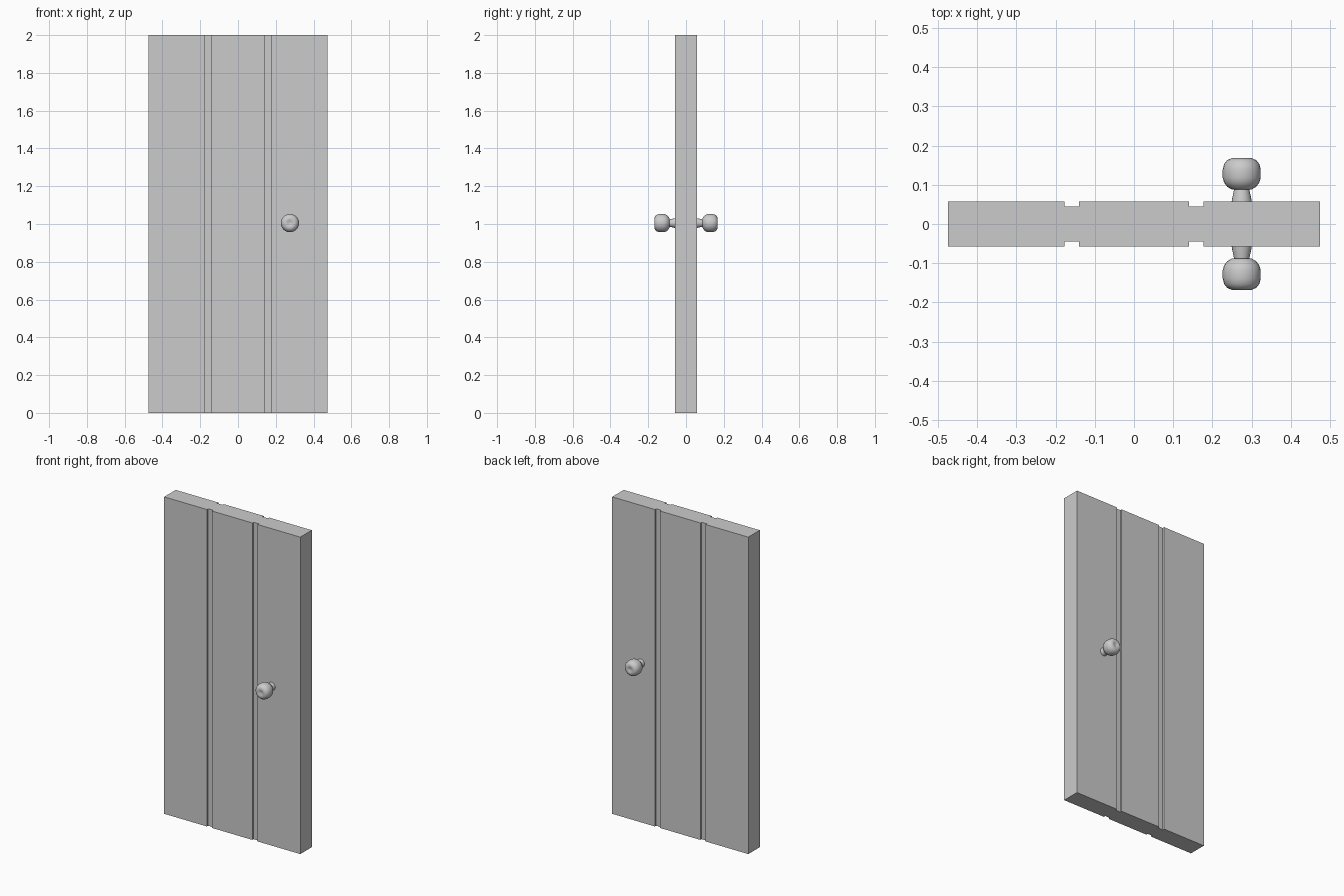
import bpy, bmesh
from math import pi, cos, sin

if "Cube" in bpy.data.objects:
    bpy.data.objects.remove(bpy.data.objects["Cube"])

W, T, H = 0.475, 0.0573, 2.0       # half width, half thickness, height
G0, G1, DEPTH = 0.141, 0.177, 0.012  # groove edges and depth
KX, KZ, SIDES = 0.275, 1.005, 24   # knob position and roundness


def finish(bm, name):
    bmesh.ops.recalc_face_normals(bm, faces=bm.faces)
    mesh = bpy.data.meshes.new(name)
    bm.to_mesh(mesh)
    bm.free()
    obj = bpy.data.objects.new(name, mesh)
    bpy.context.collection.objects.link(obj)
    return obj


# Door slab: grooved plan outline extruded upward
quarter = [(W, T), (G1, T), (G1, T - DEPTH), (G0, T - DEPTH), (G0, T)]
back = quarter + [(-x, y) for x, y in reversed(quarter)]
outline = back + [(-x, -y) for x, y in back]
bm = bmesh.new()
face = bm.faces.new([bm.verts.new((x, y, 0)) for x, y in outline])
top = bmesh.ops.extrude_face_region(bm, geom=[face], use_keep_orig=True)
bmesh.ops.translate(bm, vec=(0, 0, H),
                    verts=[v for v in top["geom"] if isinstance(v, bmesh.types.BMVert)])
finish(bm, "door_slab")


# Knobs: (radius, distance from door centre) profile turned around y
profile = [(0.026, T - 0.004), (0.025, 0.062), (0.019, 0.090), (0.026, 0.0885),
           (0.037, 0.095), (0.045, 0.106), (0.0485, 0.118), (0.0485, 0.139),
           (0.045, 0.153), (0.037, 0.163), (0.026, 0.168), (0.016, 0.167), (0.007, 0.163)]


def knob(name, side):
    bm = bmesh.new()
    rings = [[bm.verts.new((KX + r * cos(2 * pi * i / SIDES), side * d,
                            KZ + r * sin(2 * pi * i / SIDES))) for i in range(SIDES)]
             for r, d in profile]
    for a, b in zip(rings, rings[1:]):
        for i in range(SIDES):
            j = (i + 1) % SIDES
            bm.faces.new((a[i], a[j], b[j], b[i]))
    bm.faces.new(rings[0])
    bm.faces.new(rings[-1])
    obj = finish(bm, name)
    bpy.ops.object.select_all(action='DESELECT')
    obj.select_set(True)
    bpy.context.view_layer.objects.active = obj
    bpy.ops.object.shade_smooth_by_angle(angle=0.7)


knob("front_knob", -1)
knob("back_knob", 1)
